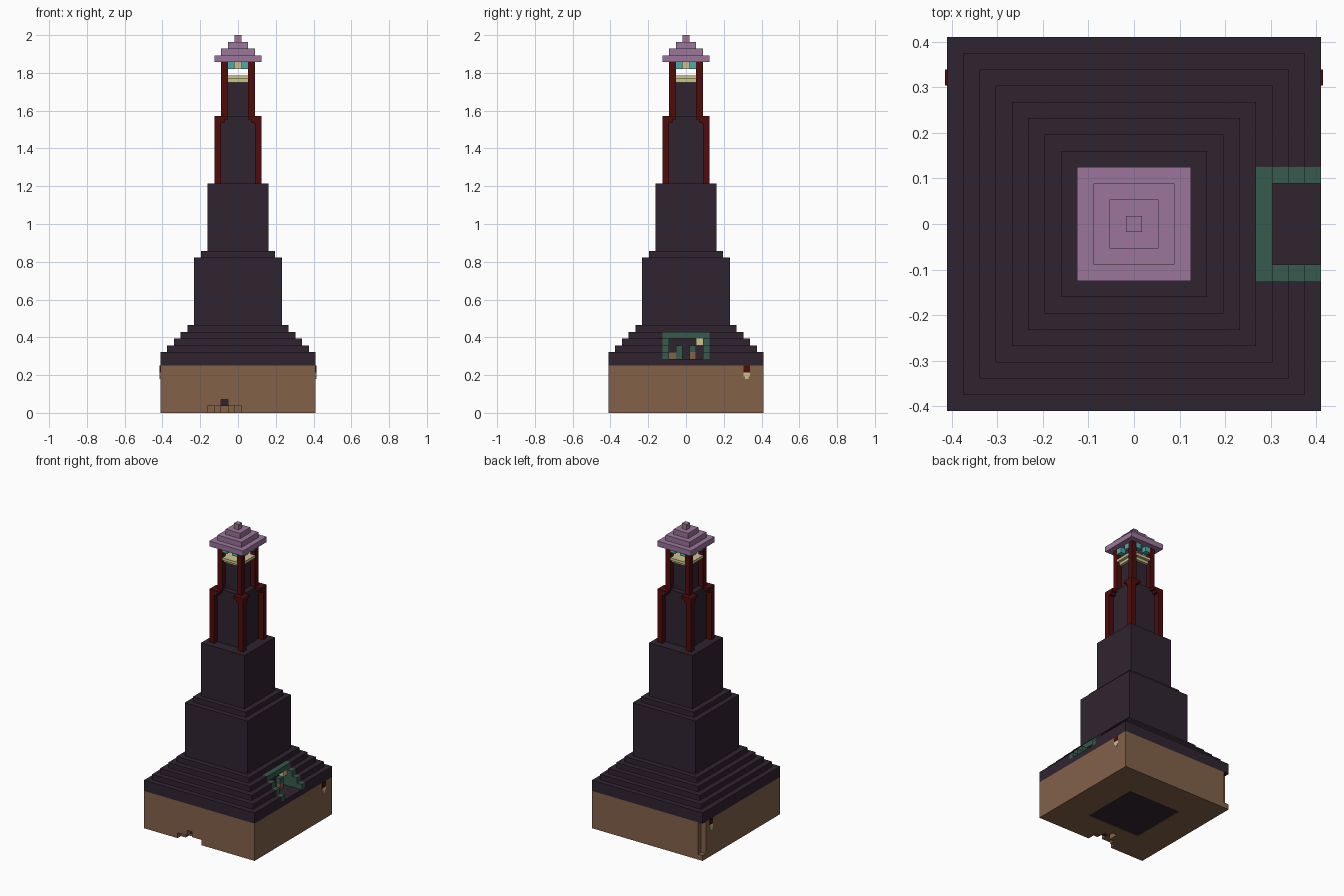
import bpy, bmesh
from mathutils import Vector

cube = bpy.data.objects.get("Cube")
if cube:
    bpy.data.objects.remove(cube, do_unlink=True)

U = 1 / 28          # size of one block
R = 11.5            # half width of the base in blocks


def material(name, rgb):
    lin = [((c / 255 + 0.055) / 1.055) ** 2.4 for c in rgb] + [1]
    m = bpy.data.materials.new(name)
    m.use_nodes = True
    m.diffuse_color = lin
    m.node_tree.nodes["Principled BSDF"].inputs["Base Color"].default_value = lin
    return m


DARK = material("dark stone", (48, 36, 48))
BROWN = material("brown earth", (130, 97, 73))
RED = material("deep red", (78, 12, 12))
PURPLE = material("purple roof", (155, 118, 155))
GREEN = material("dark green", (55, 91, 77))
BEIGE = material("pale yellow", (203, 196, 140))
CYAN = material("cyan", (76, 170, 172))


def blocks(name, mat, boxes):
    """One object from boxes given as (x0, x1, y0, y1, z0, z1) in blocks."""
    bm = bmesh.new()
    for x0, x1, y0, y1, z0, z1 in boxes:
        made = bmesh.ops.create_cube(bm, size=1)["verts"]
        size = Vector((x1 - x0, y1 - y0, z1 - z0))
        mid = Vector((x0 + x1, y0 + y1, z0 + z1)) / 2
        for v in made:
            v.co = (v.co * size + mid) * U
    mesh = bpy.data.meshes.new(name)
    bm.to_mesh(mesh)
    bm.free()
    mesh.materials.append(mat)
    obj = bpy.data.objects.new(name, mesh)
    bpy.context.collection.objects.link(obj)
    return obj


def square(h, z0, z1):
    return (-h, h, -h, h, z0, z1)


def mirrored(box):
    """The box in all four quadrants."""
    x0, x1, y0, y1, z0, z1 = box
    out = []
    for a in ((x0, x1), (-x1, -x0)):
        for b in ((y0, y1), (-y1, -y0)):
            out.append((*a, *b, z0, z1))
    return out


def four_sides(box):
    """The box on the back, and turned onto the other three sides."""
    x0, x1, y0, y1, z0, z1 = box
    return [(x0, x1, y0, y1, z0, z1), (-x1, -x0, -y1, -y0, z0, z1),
            (y0, y1, -x1, -x0, z0, z1), (-y1, -y0, x0, x1, z0, z1)]


# Brown base: ground layer with a ragged front notch, and one open back corner
ground = [(-R, -5.5, -R, R, 0, 1), (5.5, R, -R, R, 0, 1),
          (-5.5, 5.5, 5.5, R, 0, 1),
          (-5.5, -4.5, -R, -5.5, 0, 1), (0.5, 5.5, -R, -5.5, 0, 1)]
for i, depth in enumerate((1, 2, 4, 3, 2)):
    ground.append((i - 4.5, i - 3.5, depth - R, -5.5, 0, 1))
blocks("ground_layer", BROWN, ground)
blocks("base_block", BROWN, [
    (-10.5, R, -R, R, 2, 7), (-R, -10.5, -R, 10.5, 1, 7),
    (-10.5, -2.5, -R, R, 1, 2), (-1.5, R, -R, R, 1, 2),
    (-2.5, -1.5, -9.5, R, 1, 2)])
blocks("cellar_floor", DARK, [square(5.5, 0.1, 1)])
blocks("front_hole", DARK, [(-2.5, -1.5, -10.5, -9.5, 1, 2)])

# Stepped foot, cut open for the doorway on the +x side
steps = [square(R, 7, 8)]
for h, z0, z1 in ((11.5, 8, 9), (10.5, 9, 10), (9.5, 10, 11), (8.5, 11, 12)):
    steps += [(-h, 7.5, -h, h, z0, z1),
              (7.5, h, 3.5, h, z0, z1), (7.5, h, -h, -3.5, z0, z1)]
steps.append(square(7.5, 12, 13))
blocks("stepped_foot", DARK, steps)

# Tower tiers
blocks("tower", DARK, [square(h, z0, z1) for h, z0, z1 in (
    (6.5, 13, 23), (5.5, 23, 24), (4.5, 24, 34), (2.5, 34, 44), (1.5, 44, 49))])

# Doorway frame stepping down the slope
frame = [(7.5, 8.5, -3.5, 3.5, 11, 12)]
for side in (-3.5, 2.5):
    for i in range(4):
        frame.append((7.5 + i, 8.5 + i, side, side + 1, 8, 11 - max(i - 1, 0)))
frame += [(7.5, 8.4, -1.5, -0.5, 8, 10), (7.5, 8.4, 0.5, 1.5, 9, 10)]
blocks("doorway_frame", GREEN, frame)
blocks("doorway_blocks", BROWN, [(7.5, 8.4, y, y + 1, 8, 9) for y in (-2.5, 0.5)])
blocks("doorway_light", BEIGE, [(7.5, 8.4, 1.5, 2.5, 10, 11)])

# Red corner posts with brackets at their heads
posts = mirrored((2.5, 3.5, 2.5, 3.5, 34, 44)) + mirrored((1.5, 2.5, 1.5, 2.5, 44, 52))
for z0, reach in ((43, 2), (43.5, 1.5)):
    posts += mirrored((reach, 2.5, 2.5, 3.5, z0, z0 + 0.5))
    posts += mirrored((2.5, 3.5, reach, 2.5, z0, z0 + 0.5))
blocks("corner_posts", RED, posts)

# Lantern room: balcony, lights under the eaves, hanging lamp
blocks("balcony", BEIGE, [square(1.5, 49, 50)]
       + four_sides((-1.5, 1.5, 1.5, 2, 49, 49.5))
       + four_sides((-1.5, 1.5, 1.5, 2.5, 49.5, 50)))
lights = four_sides((-1.5, -0.5, 1.5, 2.5, 51, 52)) + four_sides((0.5, 1.5, 1.5, 2.5, 51, 52))
blocks("eave_lights", CYAN, lights)
blocks("hanging_lamp", BEIGE, [square(0.5, 51, 52)])

# Stepped roof
blocks("roof", PURPLE, [square(3.5 - i, 52 + i, 53 + i) for i in range(4)])

# Small lanterns on both sides of the base
for name, s in (("left", 1), ("right", -1)):
    a, b = sorted((s * 10.5, s * (R + 0.1)))
    blocks(name + "_lantern_hook", RED, [(a, b, 8.5, 9.5, 6, 7)])
    blocks(name + "_lantern", BEIGE, [(a, b, 8.5, 9.5, 5.4, 6), (a, b, 8.75, 9.25, 5, 5.4)])
